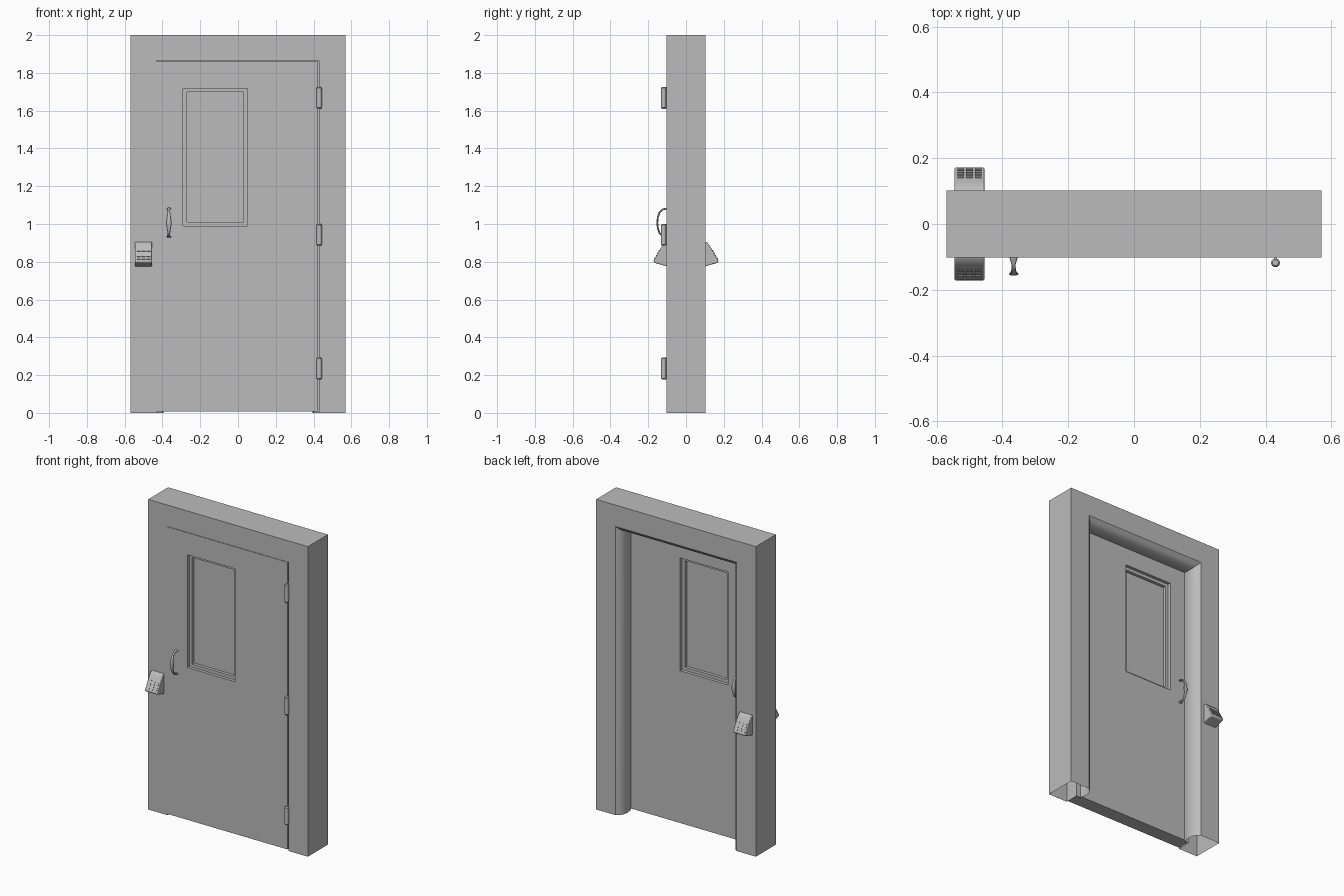
import bpy, bmesh, math
from mathutils import Vector

cube = bpy.data.objects.get("Cube")
if cube:
    bpy.data.objects.remove(cube, do_unlink=True)

grey = bpy.data.materials.new("plain grey")
grey.use_nodes = True
colour = (0.5, 0.5, 0.5, 1)
grey.diffuse_color = colour
grey.node_tree.nodes["Principled BSDF"].inputs["Base Color"].default_value = colour

FRONT, BACK = -0.102, 0.102        # frame faces
LEAF_BACK = -0.012                 # rear face of the door leaf
LEAF_MID = (FRONT + LEAF_BACK) / 2


def finish(name, bm, smooth=False, bevel=0):
    bmesh.ops.recalc_face_normals(bm, faces=bm.faces[:])
    mesh = bpy.data.meshes.new(name)
    bm.to_mesh(mesh)
    bm.free()
    mesh.materials.append(grey)
    obj = bpy.data.objects.new(name, mesh)
    bpy.context.collection.objects.link(obj)
    if bevel:
        mod = obj.modifiers.new("soft edges", "BEVEL")
        mod.width, mod.segments = bevel, 2
    if smooth:
        bpy.ops.object.select_all(action="DESELECT")
        obj.select_set(True)
        bpy.context.view_layer.objects.active = obj
        bpy.ops.object.shade_smooth_by_angle(angle=math.radians(32))
    return obj


def loft(name, rings, loop=False, caps=False, **style):
    """Skin closed rings of points, optionally joining last to first."""
    bm = bmesh.new()
    rows = [[bm.verts.new(p) for p in ring] for ring in rings]
    pairs = list(zip(rows, rows[1:])) + ([(rows[-1], rows[0])] if loop else [])
    for a, b in pairs:
        for i in range(len(a)):
            j = (i + 1) % len(a)
            bm.faces.new((a[i], a[j], b[j], b[i]))
    if caps:
        bm.faces.new(rows[0])
        bm.faces.new(rows[-1])
    return finish(name, bm, **style)


def box(name, x, y, z, **style):
    rings = [[(u, y[0], z[0]), (u, y[1], z[0]), (u, y[1], z[1]), (u, y[0], z[1])] for u in x]
    return loft(name, rings, caps=True, **style)


def rect_ring(name, x, z, border, y0, y1):
    """Rectangular surround; border = widths at left, right, bottom, top."""
    l, r, b, t = border
    outer = [(x[0], z[0]), (x[1], z[0]), (x[1], z[1]), (x[0], z[1])]
    inner = [(x[0] + l, z[0] + b), (x[1] - r, z[0] + b), (x[1] - r, z[1] - t), (x[0] + l, z[1] - t)]
    rings = [[(o[0], y0, o[1]), (i[0], y0, i[1]), (i[0], y1, i[1]), (o[0], y1, o[1])]
             for o, i in zip(outer, inner)]
    return loft(name, rings, loop=True)


# Door frame: one section with a rounded stop, mitred round both jambs and head
HALF, JAMB = 0.57, 0.138
stop = [(0, BACK), (0.02, 0.086), (0.033, 0.065), (0.038, 0.04),
        (0.036, 0.015), (0.031, LEAF_BACK), (0, LEAF_BACK)]
section = [(0, FRONT), (0, BACK)] + [(JAMB + u, y) for u, y in stop] + [(JAMB, FRONT)]
loft("door_frame", [[(side * (HALF - d), y, 2 - d if top else 0) for d, y in section]
                    for side, top in ((1, 0), (1, 1), (-1, 1), (-1, 0))], smooth=True)

# Door leaf with a window opening, glazing stop and pane
leaf_x, leaf_z = (-0.431, 0.424), (0.008, 1.86)
win_x, win_z = (-0.29, 0.05), (0.99, 1.718)
rect_ring("door_leaf", leaf_x, leaf_z,
          (win_x[0] - leaf_x[0], leaf_x[1] - win_x[1], win_z[0] - leaf_z[0], leaf_z[1] - win_z[1]),
          FRONT, LEAF_BACK)
rect_ring("glazing_stop", win_x, win_z, (0.02,) * 4, FRONT + 0.02, LEAF_BACK - 0.02)
box("window_pane", win_x, (LEAF_MID - 0.005, LEAF_MID + 0.005), win_z)


# Pull handles: a curved strap, widest in the middle, on both faces of the leaf
def handle(name, face, out):
    path = [(-0.002, 0.075, 0.013), (0.022, 0.07, 0.006), (0.038, 0.055, 0.007),
            (0.047, 0.03, 0.011), (0.05, 0, 0.015)]
    path += [(d, -h, w) for d, h, w in path[-2::-1]]
    rings = []
    for i, (d, h, w) in enumerate(path):
        before, after = path[max(i - 1, 0)], path[min(i + 1, len(path) - 1)]
        tangent = Vector((0, out * (after[0] - before[0]), after[1] - before[1])).normalized()
        across = tangent.cross(Vector((1, 0, 0)))
        centre = Vector((-0.366, face + out * d, 1.007 + h))
        rings.append([centre + Vector((w * math.cos(a), 0, 0)) + across * 0.005 * math.sin(a)
                      for a in (math.tau * k / 10 for k in range(10))])
    loft(name, rings, caps=True, smooth=True)


handle("front_handle", FRONT, -1)
handle("back_handle", LEAF_BACK, 1)


# Keypad locks: wedge housing with rows of keys on the sloping face
def keypad(name, face, out):
    outline = [(-0.004, 0.908), (0.012, 0.9), (0.026, 0.882), (0.07, 0.805), (0.067, 0.795), (-0.004, 0.775)]
    loft(name + "_housing", [[(x, face + out * d, z) for d, z in outline] for x in (-0.545, -0.455)],
         caps=True, smooth=True, bevel=0.004)
    top, low = Vector((0.026, 0.882)), Vector((0.07, 0.805))
    normal = Vector((top.y - low.y, low.x - top.x)).normalized() * 0.003
    for row in range(4):
        a = top.lerp(low, 0.26 + row * 0.18)
        b = top.lerp(low, 0.36 + row * 0.18)
        quad = [a - normal, a + normal, b + normal, b - normal]
        for col in range(3):
            x = -0.5 + (col - 1) * 0.026
            loft(f"{name}_key_{row}_{col}",
                 [[(u, face + out * p.x, p.y) for p in quad] for u in (x - 0.01, x + 0.01)], caps=True)


keypad("front_keypad", FRONT, -1)
keypad("back_keypad", BACK, 1)

# Hinges: rounded knuckle on a narrow leaf
for label, z in (("lower", 0.235), ("middle", 0.943), ("upper", 1.668)):
    rings = [[(0.43 + r * math.cos(a), -0.118 + r * math.sin(a), z + h)
              for a in (math.tau * k / 16 for k in range(16))]
             for r, h in ((0.009, -0.058), (0.0135, -0.052), (0.0135, 0.052), (0.009, 0.058))]
    loft(label + "_hinge_knuckle", rings, caps=True, smooth=True)
    box(label + "_hinge_leaf", (0.427, 0.433), (-0.118, -0.06), (z - 0.057, z + 0.057))
